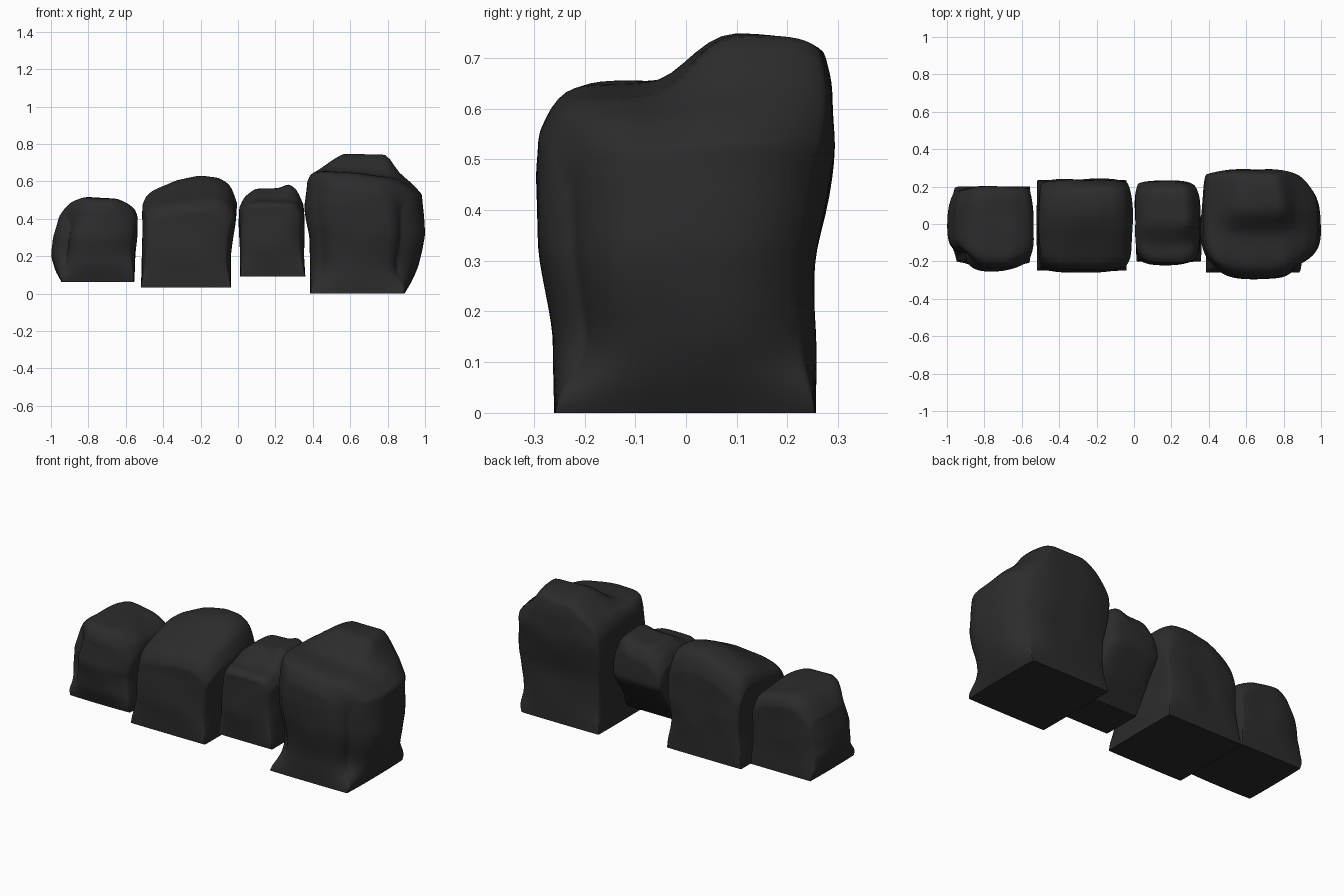
import bpy, bmesh, math
from mathutils import Vector, noise

if "Cube" in bpy.data.objects:
    bpy.data.objects.remove(bpy.data.objects["Cube"])

stone = bpy.data.materials.new("charcoal")
stone.diffuse_color = (0.025, 0.025, 0.025, 1)
stone.use_nodes = True
stone.node_tree.nodes["Principled BSDF"].inputs["Base Color"].default_value = stone.diffuse_color


def interp(points, t):
    """Linear lookup in a list of (t, value), clamped at both ends."""
    if t <= points[0][0]:
        return points[0][1]
    for (a, va), (b, vb) in zip(points, points[1:]):
        if t <= b:
            return va + (vb - va) * (t - a) / (b - a)
    return points[-1][1]


def smooth(a, b, t):
    t = min(1, max(0, (t - a) / (b - a)))
    return t * t * (3 - 2 * t)


def block(name, base, left, right, front, back, crest_f, crest_b, blend, dip, bulge, power, inset):
    """Worn block: side profiles by height, crest heights by x (front and back),
    blend = y range between crests, dip = front/back edge drop, bulge = per side,
    inset = rounding of the corners front-left, front-right, back-left, back-right."""
    bm = bmesh.new()
    bmesh.ops.create_cube(bm, size=2)
    bmesh.ops.subdivide_edges(bm, edges=bm.edges[:], cuts=27, use_grid_fill=True)
    x0, x1 = left[-1][1], right[-1][1]
    y0, y1 = front[-1][1], back[-1][1]
    fixed = set()
    for v in bm.verts:
        a, b, w = (math.sin(c * math.pi / 2) * 0.6 + c * 0.4 for c in v.co)
        w = (w + 1) / 2
        xn = x0 + (x1 - x0) * (a + 1) / 2
        yn = y0 + (y1 - y0) * (b + 1) / 2
        s = smooth(blend[0], blend[1], yn)
        top = interp(crest_f, xn) * (1 - s) + interp(crest_b, xn) * s
        top -= dip[0 if b < 0 else 1] * abs(b) ** 9
        z = base + w * (top - base)
        # corners are square at the foot and round off higher up
        k = 0.1 + 0.9 * smooth(0, 0.2, z - base)
        ca, cb = bulge[0 if a < 0 else 1], bulge[2 if b < 0 else 3]
        a2 = a * (1 - k * ca * abs(b) ** power)
        b2 = b * (1 - k * cb * abs(a) ** power)
        l, r, f, q = (interp(p, z) for p in (left, right, front, back))
        p = Vector((l + (r - l) * (a2 + 1) / 2, f + (q - f) * (b2 + 1) / 2, z))
        d = inset[(a > 0) + 2 * (b > 0)] * abs(a * b) ** 3 * smooth(0, 0.13, z - base)
        p.x -= math.copysign(d, a)
        p.y -= math.copysign(d, b)
        if w < 0.001:
            fixed.add(v)
        else:
            p += noise.noise_vector(p * 6) * 0.008 * k
        v.co = p
    free = [v for v in bm.verts if v not in fixed]
    for _ in range(2):
        bmesh.ops.smooth_vert(bm, verts=free, factor=0.5,
                              use_axis_x=True, use_axis_y=True, use_axis_z=True)
    bmesh.ops.recalc_face_normals(bm, faces=bm.faces[:])
    me = bpy.data.meshes.new(name)
    bm.to_mesh(me)
    bm.free()
    me.materials.append(stone)
    ob = bpy.data.objects.new(name, me)
    bpy.context.collection.objects.link(ob)
    bpy.ops.object.select_all(action='DESELECT')
    ob.select_set(True)
    bpy.context.view_layer.objects.active = ob
    bpy.ops.object.shade_smooth_by_angle(angle=math.radians(50))


# far left block
block("left_block", 0.063,
      [(.065, -.945), (.12, -.975), (.2, -1.0), (.3, -.99), (.42, -.955)],
      [(.065, -.555), (.25, -.545), (.35, -.535), (.42, -.535)],
      [(.065, -.205), (.15, -.235), (.3, -.255), (.42, -.235)],
      [(.065, .2), (.42, .2)],
      [(-.955, .42), (-.93, .455), (-.89, .49), (-.82, .515), (-.65, .505), (-.59, .48), (-.55, .45), (-.535, .41)],
      [(-.955, .41), (-.93, .45), (-.89, .49), (-.82, .515), (-.65, .495), (-.59, .47), (-.55, .44), (-.535, .4)],
      (-.1, .1), (.08, .06), (.14, .08, .2, .03), 2.5, (.055, .01, .015, .005))

# arched block, low at the front and high toward the back
block("arched_block", 0.033,
      [(.035, -.52), (.2, -.512), (.48, -.507)],
      [(.035, -.038), (.2, -.038), (.3, -.028), (.4, -.01), (.5, -.006)],
      [(.035, -.25), (.2, -.258), (.5, -.245)],
      [(.035, .235), (.3, .243), (.5, .235)],
      [(-.507, .44), (-.49, .46), (-.45, .475), (-.33, .495), (-.2, .505), (-.1, .5), (-.045, .48), (-.006, .43)],
      [(-.507, .48), (-.49, .52), (-.45, .55), (-.33, .61), (-.2, .633), (-.1, .618), (-.045, .58), (-.006, .485)],
      (-.24, .1), (.07, .12), (.05, .07, .06, .05), 4, (.01, .01, .005, .005))

# small block, undercut at the back of its foot
block("small_block", 0.092,
      [(.09, .012), (.3, .008), (.45, .007)],
      [(.09, .36), (.2, .352), (.42, .354), (.5, .345)],
      [(.09, -.2), (.25, -.218), (.45, -.21)],
      [(.09, .03), (.22, .14), (.35, .234), (.5, .225)],
      [(.007, .45), (.04, .485), (.1, .5), (.28, .5), (.32, .485), (.345, .44)],
      [(.007, .465), (.03, .515), (.09, .56), (.22, .567), (.265, .588), (.3, .57), (.325, .535), (.345, .48)],
      (-.13, .02), (.03, .08), (.06, .07, .1, .06), 4, (.01, .01, .005, .015))

# large two-crested block
block("large_block", 0.0,
      [(0, .385), (.3, .38), (.38, .365), (.46, .357), (.62, .372)],
      [(0, .89), (.06, .925), (.14, .96), (.22, .985), (.32, 1.002), (.42, .998), (.55, .982)],
      [(0, -.26), (.15, -.262), (.32, -.291), (.47, -.297), (.57, -.286)],
      [(0, .256), (.3, .257), (.4, .278), (.52, .296), (.65, .287), (.72, .27)],
      [(.372, .6), (.39, .645), (.45, .656), (.6, .65), (.83, .62), (.93, .575), (.985, .52)],
      [(.372, .58), (.39, .63), (.47, .69), (.56, .746), (.8, .745), (.86, .655), (.93, .595), (.985, .53)],
      (-.08, .09), (.09, .03), (.05, .24, .07, .06), 2.5, (.055, .055, .01, .02))
